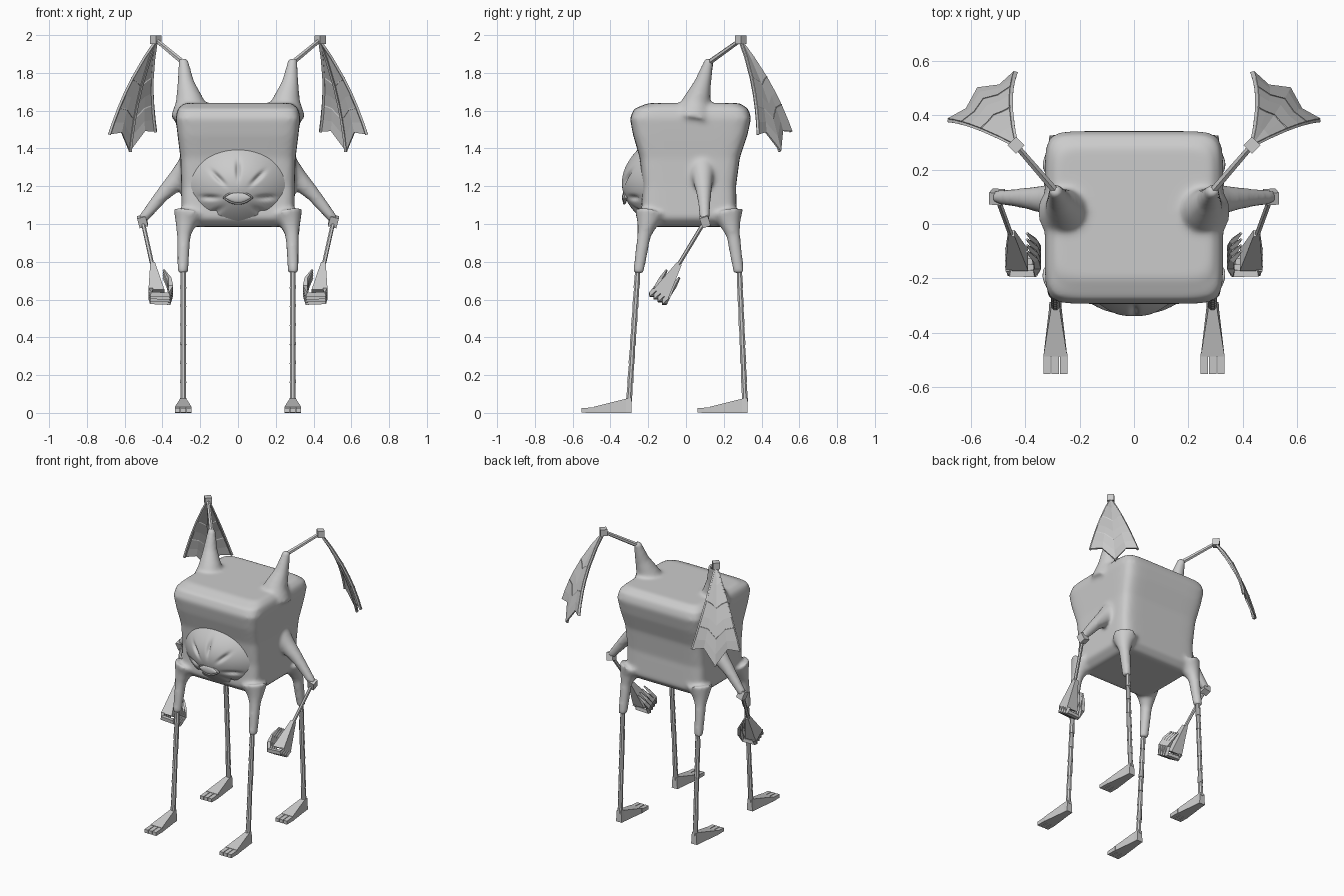
import bpy, bmesh, math
from mathutils import Vector as V, Matrix

if "Cube" in bpy.data.objects:
    bpy.data.objects.remove(bpy.data.objects["Cube"])

skin = bpy.data.materials.new("plain_grey")
skin.use_nodes = True
GREY = (0.6, 0.6, 0.6, 1)
skin.diffuse_color = GREY
skin.node_tree.nodes["Principled BSDF"].inputs["Base Color"].default_value = GREY


def finish(bm, name, mirror=True, smooth=False):
    bmesh.ops.recalc_face_normals(bm, faces=bm.faces)
    mesh = bpy.data.meshes.new(name)
    bm.to_mesh(mesh)
    bm.free()
    mesh.materials.append(skin)
    ob = bpy.data.objects.new(name, mesh)
    bpy.context.collection.objects.link(ob)
    if mirror:
        ob.modifiers.new("mirror", "MIRROR").use_mirror_merge = False
    if smooth:
        mesh.shade_smooth()
    return ob


def loft(bm, rings):
    """Skin a list of point rings and cap both ends."""
    rows = [[bm.verts.new(p) for p in ring] for ring in rings]
    n = len(rows[0])
    for a, b in zip(rows, rows[1:]):
        for i in range(n):
            j = (i + 1) % n
            bm.faces.new((a[i], a[j], b[j], b[i]))
    bm.faces.new(rows[0])
    bm.faces.new(rows[-1])


def tube(bm, path, radii, sides=8):
    """Round or faceted limb along a path."""
    path = [V(p) for p in path]
    rings = []
    for i, p in enumerate(path):
        along = path[min(i + 1, len(path) - 1)] - path[max(i - 1, 0)]
        q = along.to_track_quat("Z", "Y")
        turn = [2 * math.pi * (k + 0.5) / sides for k in range(sides)]
        rings.append([p + q @ V((math.cos(a), math.sin(a), 0)) * radii[i] for a in turn])
    loft(bm, rings)


def wedge(bm, a, b, u, v, size_a, size_b):
    """Tapered box from a to b; sizes are half widths along u and v."""
    loft(bm, [[p + u * s * w + v * t * h for s, t in ((-1, -1), (1, -1), (1, 1), (-1, 1))]
              for p, (w, h) in ((V(a), size_a), (V(b), size_b))])


X, Y, Z = V((1, 0, 0)), V((0, 1, 0)), V((0, 0, 1))

# Body: pinched box, fused with horns, upper arms and upper legs
bm = bmesh.new()
sections = [(0.985, 0.25, -0.19, 0.23), (1.03, 0.30, -0.24, 0.27), (1.2, 0.30, -0.23, 0.265),
            (1.35, 0.305, -0.245, 0.285), (1.47, 0.32, -0.28, 0.325), (1.56, 0.33, -0.297, 0.345),
            (1.61, 0.32, -0.275, 0.33), (1.64, 0.285, -0.2, 0.285)]
rings = []
for z, half, front, back in sections:
    ring = []
    for k in range(48):
        a = 2 * math.pi * (k + 0.5) / 48
        c, s = math.cos(a), math.sin(a)
        ring.append(((math.copysign(abs(c) ** 0.22, c)) * half,
                     (front + back) / 2 + math.copysign(abs(s) ** 0.22, s) * (back - front) / 2, z))
    rings.append(ring)
loft(bm, rings)
for side in (1, -1):
    def limb(path, radii):
        tube(bm, [(x * side, y, z) for x, y, z in path], radii, 16)
    limb([(0.25, 0.045, 1.57), (0.257, 0.06, 1.66), (0.277, 0.09, 1.75), (0.29, 0.125, 1.875)],
         [0.11, 0.072, 0.045, 0.024])
    limb([(0.23, 0.085, 1.31), (0.32, 0.09, 1.235), (0.4, 0.095, 1.155), (0.51, 0.1, 1.02)],
         [0.09, 0.055, 0.039, 0.026])
    for top, mid, low in ((-0.19, -0.222, -0.253), (0.22, 0.25, 0.28)):
        limb([(0.26, top, 1.06), (0.278, (top + mid) / 2, 1.0), (0.287, mid, 0.94), (0.293, low, 0.74)],
             [0.085, 0.055, 0.037, 0.029])
body = finish(bm, "body", mirror=False, smooth=True)
remesh = body.modifiers.new("fuse", "REMESH")
remesh.mode = "VOXEL"
remesh.voxel_size = 0.012
remesh.use_smooth_shade = True
soften = body.modifiers.new("soften", "SMOOTH")
soften.factor = 0.5
soften.iterations = 9

# Belly: shallow dome with creases radiating from the eye
bm = bmesh.new()
EYE_Z = 1.14
creases = [math.radians(d) for d in (0, 45, 90, 135, 180, 212, 328)]


def belly_point(r, a):
    x, z = 0.27 * r * math.cos(a), 1.22 + 0.22 * r * math.sin(a)
    y = -0.205 - 0.135 * (1 - r * r)
    dx, dz = x, z - EYE_Z
    for c in creases:
        along = dx * math.cos(c) + dz * math.sin(c)
        across = dz * math.cos(c) - dx * math.sin(c)
        y += 0.02 * math.exp(-((along - 0.15) / 0.045) ** 2 - (across / 0.012) ** 2)
    return V((x, y, z))


loft(bm, [[belly_point(r / 40, 2 * math.pi * k / 96) for k in range(96)] for r in range(40, 0, -1)])
finish(bm, "belly", mirror=False, smooth=True)

# Eye: almond-shaped lens with a raised lid rim
bm = bmesh.new()
bmesh.ops.create_uvsphere(bm, u_segments=24, v_segments=12, radius=1)
for v in bm.verts:
    x, y, z = v.co
    v.co = (x * 0.07, -0.327 + y * 0.012, EYE_Z + z * 0.028 * math.sqrt(max(0, 1 - x * x)))
finish(bm, "eye", mirror=False, smooth=True)
bm = bmesh.new()
rim = []
for k in range(32):
    a = 2 * math.pi * k / 32
    c, s = math.cos(a), math.sin(a)
    p = V((0.075 * c, -0.328 + 0.008 * c * c, EYE_Z + 0.032 * s * abs(s)))
    rim.append([p + V((w * c, d, w * s)) for w, d in ((-0.004, 0), (0, -0.006), (0.006, 0), (0, 0.01))])
loft(bm, rim + [rim[0]])
finish(bm, "eyelid", mirror=False, smooth=True)

# Lower legs: stacked tapering segments, with wedge feet and three toes
for name, top, ankle in (("front", -0.255, -0.302), ("back", 0.282, 0.312)):
    bm = bmesh.new()
    start, end, count = V((0.29, top, 0.76)), V((0.29, ankle, 0.06)), 7
    for i in range(count):
        a, b = start.lerp(end, i / count), start.lerp(end, (i + 1) / count)
        tube(bm, (a, b), (0.0145, 0.0175), 8)
    finish(bm, name + "_lower_leg")
    bm = bmesh.new()
    heel = ankle + 0.014
    loft(bm, [[(0.29 - w, y, 0), (0.29 + w, y, 0), (0.29 + w * t, y, h), (0.29 - w * t, y, h)]
              for y, w, t, h in ((heel, 0.022, 0.75, 0.078), (heel - 0.03, 0.024, 0.7, 0.075),
                                 (heel - 0.2, 0.044, 1, 0.032))])
    for i in (-1, 0, 1):
        x = 0.29 + i * 0.031
        wedge(bm, (x, heel - 0.19, 0.015), (x, heel - 0.265, 0.013), X, Z,
              (0.0135, 0.015), (0.0135, 0.012))
    finish(bm, name + "_foot")

# Forearm with elbow block
elbow, wrist = V((0.505, 0.1, 1.015)), V((0.452, -0.045, 0.775))
bm = bmesh.new()
bmesh.ops.create_cube(bm, size=0.046, matrix=Matrix.Translation(elbow) @ Matrix.Rotation(0.3, 4, "X")
                      @ Matrix.Rotation(0.25, 4, "Y") @ Matrix.Diagonal((1, 1, 1.2, 1)))
finish(bm, "elbow")
bm = bmesh.new()
tube(bm, (elbow, wrist), (0.011, 0.011), 6)
finish(bm, "forearm")

# Hand: flared palm and four curled fingers
along = V((0, -0.52, -0.854))
across = V((0, 0.854, -0.52))
bm = bmesh.new()
wedge(bm, wrist - along * 0.02, wrist + along * 0.17 - X * 0.02, X, across, (0.012, 0.014), (0.042, 0.046))
for i in range(4):
    base = wrist + across * (i - 1.5) * 0.026
    curl = ((0.462, 0.165), (0.46, 0.195), (0.365, 0.2), (0.355, 0.15), (0.365, 0.1), (0.394, 0.045))
    path = [V((x, base.y, base.z)) + along * t for x, t in curl]
    tube(bm, path, (0.017, 0.018, 0.018, 0.017, 0.014, 0.006), 4)
finish(bm, "hand")

# Wing arm and its joint block
apex = V((0.435, 0.29, 1.975))
bm = bmesh.new()
tube(bm, ((0.29, 0.122, 1.855), apex), (0.015, 0.012), 6)
finish(bm, "wing_arm")
bm = bmesh.new()
bmesh.ops.create_cube(bm, size=0.044, matrix=Matrix.Translation(apex) @ Matrix.Rotation(math.radians(45), 4, "Z"))
finish(bm, "wing_joint")

# Wing: three bowed ribs with scalloped membrane panels
inner, middle, outer = V((0.44, 0.56, 1.49)), V((0.575, 0.5, 1.385)), V((0.685, 0.385, 1.475))
bow = V((0.02, 0.02, 0.012))


def rib_point(tip, t):
    return apex.lerp(tip, t) + bow * 4 * t * (1 - t)


bm = bmesh.new()
levels = (0.02, 0.2, 0.43, 0.6, 0.73, 0.88, 1)
grid = []
for t in levels:
    a, m, b = (rib_point(tip, t) for tip in (inner, middle, outer))
    lift = (apex - middle).normalized() * 0.06 * t ** 3
    grid.append([bm.verts.new(p) for p in (a, a.lerp(m, 0.5) + lift, m, m.lerp(b, 0.5) + lift, b)])
for r, s in zip(grid, grid[1:]):
    for i in range(4):
        bm.faces.new((r[i], r[i + 1], s[i + 1], s[i]))
membrane = finish(bm, "wing_membrane")
thick = membrane.modifiers.new("thickness", "SOLIDIFY")
thick.thickness = 0.01
thick.offset = 0
bm = bmesh.new()
for tip in (inner, middle, outer):
    tube(bm, [rib_point(tip, t) - bow * 0.2 for t in levels], [0.009] * len(levels), 4)
for t in (0.43, 0.73):
    a, m, b = (rib_point(tip, t) for tip in (inner, middle, outer))
    lift = (apex - middle).normalized() * 0.06 * t ** 3
    tube(bm, (a, a.lerp(m, 0.5) + lift, m, m.lerp(b, 0.5) + lift, b), [0.008] * 5, 4)
finish(bm, "wing_ribs")
